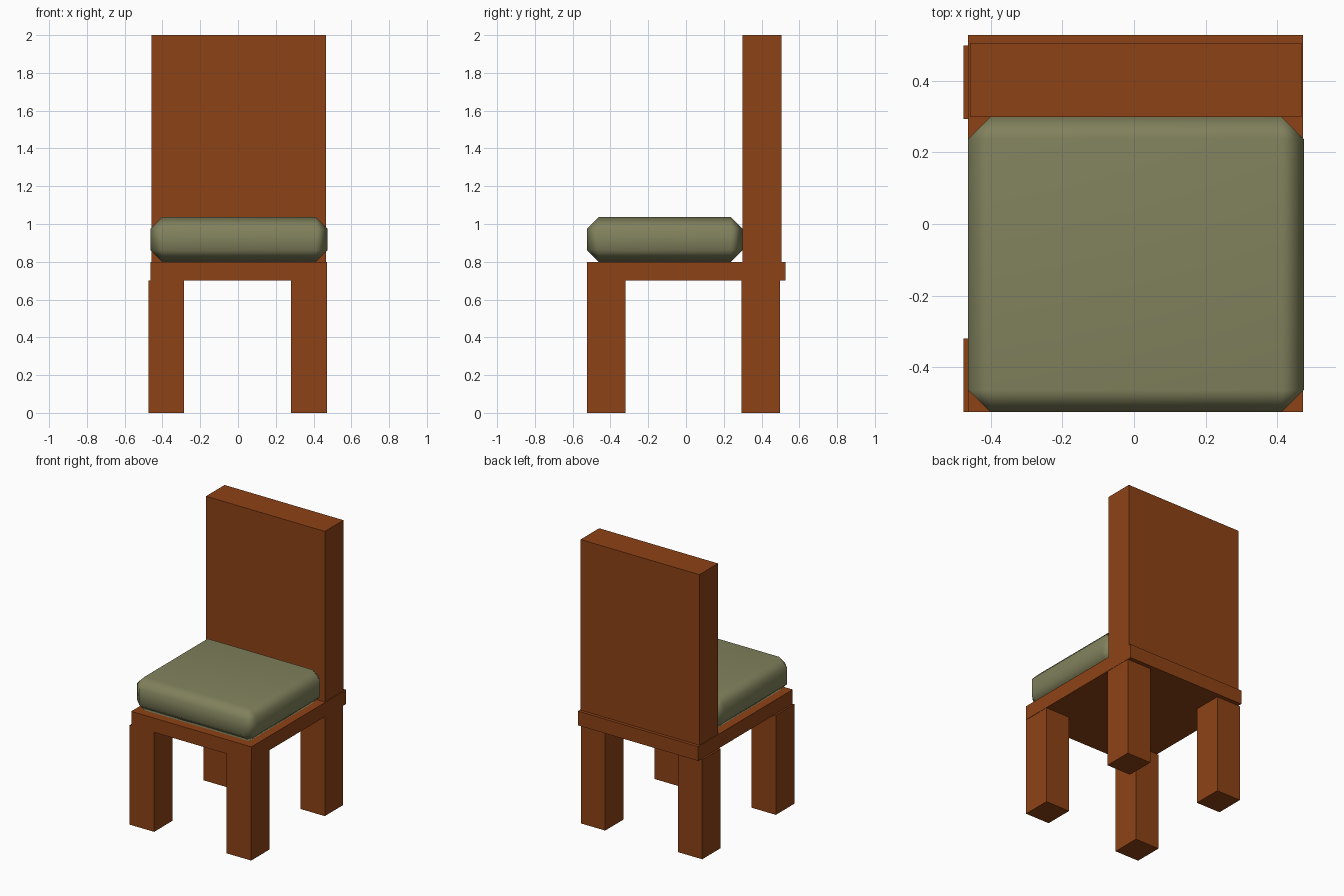
import bpy
import bmesh

if "Cube" in bpy.data.objects:
    bpy.data.objects.remove(bpy.data.objects["Cube"])


def material(name, color):
    mat = bpy.data.materials.new(name)
    mat.diffuse_color = (*color, 1.0)
    mat.use_nodes = True
    mat.node_tree.nodes["Principled BSDF"].inputs["Base Color"].default_value = mat.diffuse_color
    return mat


wood = material("wood", (0.27, 0.055, 0.008))
fabric = material("fabric", (0.22, 0.22, 0.11))


def box(name, x, y, z, mat):
    """Box spanning the given (min, max) ranges."""
    bm = bmesh.new()
    bmesh.ops.create_cube(bm, size=1.0)
    for v in bm.verts:
        for i, (lo, hi) in enumerate((x, y, z)):
            v.co[i] = lo + (v.co[i] + 0.5) * (hi - lo)
    mesh = bpy.data.meshes.new(name)
    bm.to_mesh(mesh)
    bm.free()
    mesh.materials.append(mat)
    obj = bpy.data.objects.new(name, mesh)
    bpy.context.collection.objects.link(obj)
    return obj


# Four legs
for side, x in (("left", (-0.475, -0.285)), ("right", (0.28, 0.47))):
    for end, y in (("front", (-0.525, -0.32)), ("back", (0.293, 0.498))):
        box(f"{end}_{side}_leg", x, y, (0.0, 0.7), wood)

# Seat board and tall backrest
box("seat", (-0.463, 0.472), (-0.525, 0.527), (0.7, 0.8), wood)
box("backrest", (-0.458, 0.467), (0.298, 0.505), (0.8, 2.0), wood)

# Padded cushion: chamfered box with soft shading
cushion = box("cushion", (-0.463, 0.474), (-0.525, 0.299), (0.8, 1.037), fabric)
bevel = cushion.modifiers.new("bevel", "BEVEL")
bevel.width = 0.062
bevel.segments = 1
bevel.limit_method = "NONE"
for poly in cushion.data.polygons:
    poly.use_smooth = True
cushion.modifiers.new("weighted_normals", "WEIGHTED_NORMAL")
